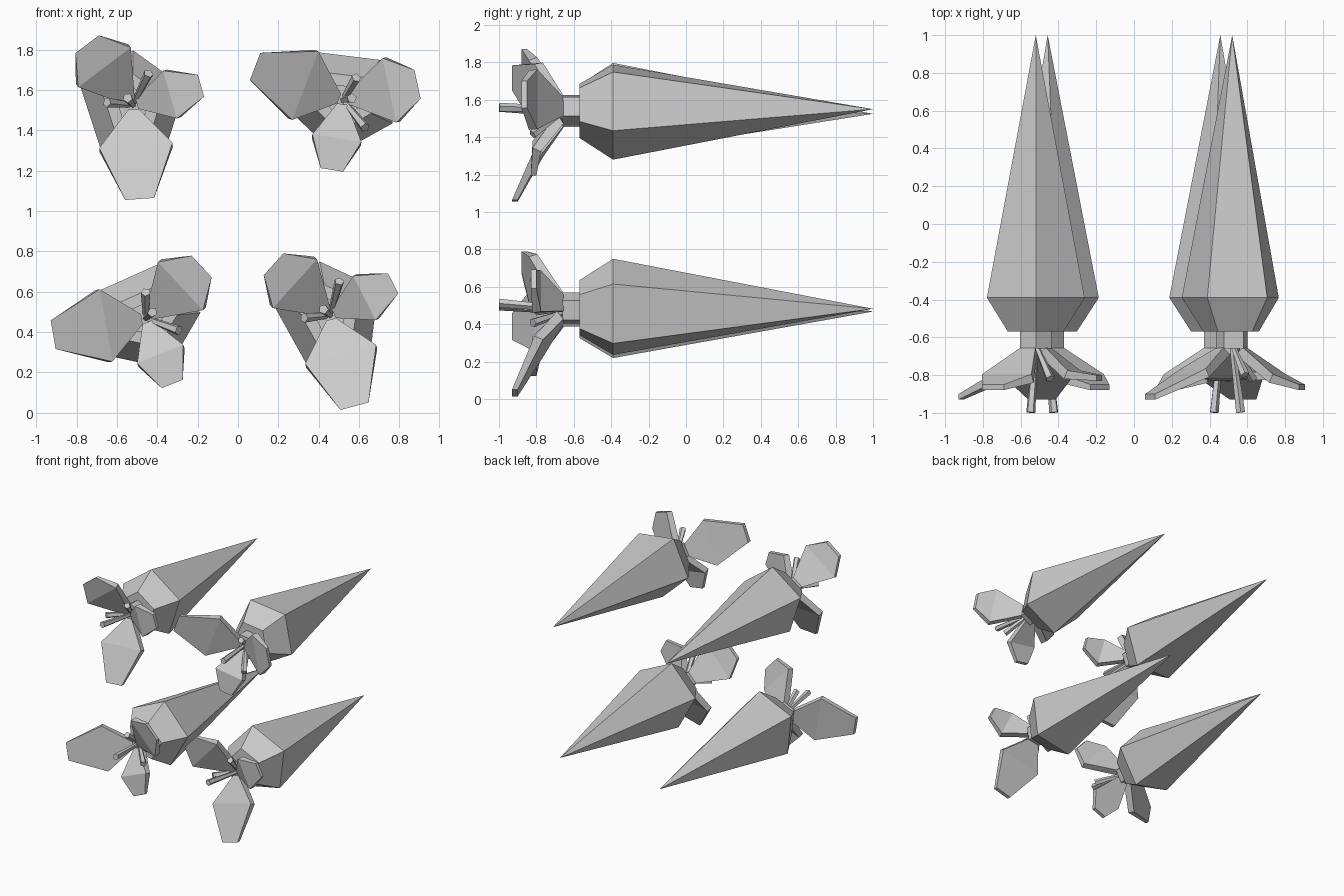
import bpy, bmesh, math
from mathutils import Vector

if "Cube" in bpy.data.objects:
    bpy.data.objects.remove(bpy.data.objects["Cube"])

# Each flower is modelled along y with its large petal at angle 0 in the xz plane,
# then copied to four places (x, z, roll in degrees).
PLACES = [(-.52, 1.525, 274), (.52, 1.55, 159), (-.457, .468, 190), (.457, .483, 285)]


def to_mesh(name, bm):
    bmesh.ops.recalc_face_normals(bm, faces=bm.faces[:])
    me = bpy.data.meshes.new(name)
    bm.to_mesh(me)
    bm.free()
    return me


def loft(name, stations, start=0, n=5):
    """Join n-sided rings (centre, radius); all lie square to the overall axis."""
    axis = (Vector(stations[-1][0]) - Vector(stations[0][0])).normalized()
    u = (Vector((1, 0, 0)) - axis * axis.x).normalized()
    v = Vector((0, 0, 1))
    v = (v - axis * v.dot(axis) - u * v.dot(u)).normalized()
    bm = bmesh.new()
    rings = []
    for c, r in stations:
        ring = []
        for i in range(n):
            t = math.radians(start) + math.tau * i / n
            ring.append(bm.verts.new(Vector(c) + r * (u * math.cos(t) + v * math.sin(t))))
        rings.append(ring)
    for a, b in zip(rings, rings[1:]):
        for i in range(n):
            j = (i + 1) % n
            bm.faces.new((a[i], a[j], b[j], b[i]))
    bm.faces.new(rings[0])
    bm.faces.new(rings[-1])
    bmesh.ops.remove_doubles(bm, verts=bm.verts[:], dist=1e-4)
    return to_mesh(name, bm)


def petal(name, angle, mid, tip):
    """Thick petal folded across its widest line; mid/tip = (radius, half width, front y)."""
    t = math.radians(angle)
    out = Vector((math.cos(t), 0, math.sin(t)))
    side = Vector((-math.sin(t), 0, math.cos(t)))
    (mr, mw, my), (tr, tw, ty) = mid, tip
    rows = [((.02, .025, -.69), (.07, .05, -.655)),
            ((mr, mw, my), (mr + .02, mw, my + .045)),
            ((tr, tw, ty), (tr, tw, ty + .03))]
    bm = bmesh.new()
    loops = []
    for front, back in rows:
        loop = []
        for (r, w, y), s in ((front, -1), (front, 1), (back, 1), (back, -1)):
            loop.append(bm.verts.new(out * r + side * w * s + Vector((0, y, 0))))
        loops.append(loop)
    for a, b in zip(loops, loops[1:]):
        for i in range(4):
            j = (i + 1) % 4
            bm.faces.new((a[i], a[j], b[j], b[i]))
    bm.faces.new(loops[0])
    bm.faces.new(loops[-1])
    return to_mesh(name, bm)


def stamen(name, angle, r0, y0, r1, y1):
    t = math.radians(angle)
    c, s = math.cos(t), math.sin(t)
    return loft(name, [((c * r0, y0, s * r0), .015), ((c * r1, y1, s * r1), .025)])


parts = [
    # long pointed body and short neck
    loft("body", [((0, -.57, 0), .155), ((0, -.39, 0), .272), ((0, 1, 0), 0)], start=-40),
    loft("neck", [((0, -.56, 0), .088), ((0, -.66, 0), .088)], start=-40),
    # three petals of different size
    petal("large_petal", 0, (.20, .182, -.81), (.466, .072, -.93)),
    petal("medium_petal", -147, (.235, .163, -.84), (.378, .073, -.88)),
    petal("small_petal", 102, (.19, .123, -.82), (.35, .056, -.83)),
    # rods in the middle
    stamen("long_stamen", -147, 0, -.65, .045, -.998),
    stamen("side_stamen", 150, .02, -.66, .175, -.82),
    stamen("short_stamen", -100, .02, -.66, .13, -.80),
]

for x, z, roll in PLACES:
    for me in parts:
        ob = bpy.data.objects.new(me.name, me)
        ob.location = (x, 0, z)
        ob.rotation_euler.y = -math.radians(roll)
        bpy.context.collection.objects.link(ob)
